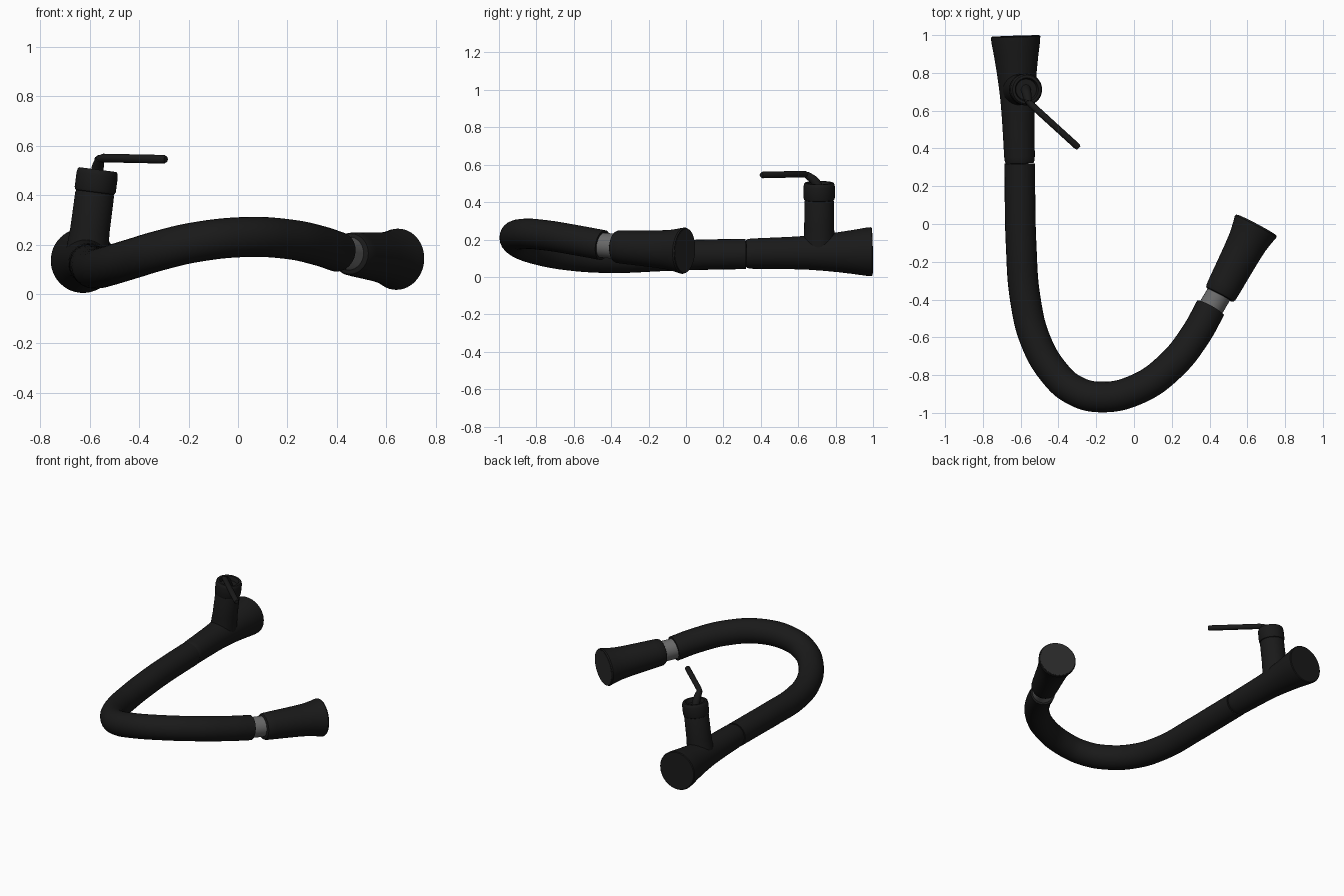
import bpy, bmesh, math
from mathutils import Vector

if "Cube" in bpy.data.objects:
    bpy.data.objects.remove(bpy.data.objects["Cube"])


def material(name, v):
    m = bpy.data.materials.new(name)
    m.diffuse_color = (v, v, v, 1)
    m.use_nodes = True
    m.node_tree.nodes["Principled BSDF"].inputs["Base Color"].default_value = m.diffuse_color
    return m


BLACK = material("matte_black", 0.01)
DARK = material("dark_grey", 0.022)
STEEL = material("steel_grey", 0.15)


def finish(ob, mat, angle=35):
    ob.data.materials.clear()
    ob.data.materials.append(mat)
    bpy.ops.object.select_all(action='DESELECT')
    ob.select_set(True)
    bpy.context.view_layer.objects.active = ob
    bpy.ops.object.shade_smooth_by_angle(angle=math.radians(angle))


def lathe(name, start, end, profile, mat, n=48):
    """Revolve (distance, radius) pairs around the start-to-end axis; ends are capped."""
    start, end = Vector(start), Vector(end)
    rot = (end - start).to_track_quat('Z', 'Y')
    bm = bmesh.new()
    rings = []
    for d, r in profile:
        rings.append([bm.verts.new(start + rot @ Vector((r * math.cos(2 * math.pi * i / n),
                                                         r * math.sin(2 * math.pi * i / n), d)))
                      for i in range(n)])
    for a, b in zip(rings, rings[1:]):
        for i in range(n):
            j = (i + 1) % n
            bm.faces.new((a[i], a[j], b[j], b[i]))
    bm.faces.new(rings[0][::-1])
    bm.faces.new(rings[-1])
    me = bpy.data.meshes.new(name)
    bm.to_mesh(me)
    bm.free()
    ob = bpy.data.objects.new(name, me)
    bpy.context.collection.objects.link(ob)
    finish(ob, mat)
    return ob


def tube(name, points, radius, mat, handle='AUTO', taper=None):
    """Round tube swept along a smooth path."""
    cu = bpy.data.curves.new(name, 'CURVE')
    cu.dimensions = '3D'
    cu.bevel_depth = radius
    cu.bevel_resolution = 10
    cu.resolution_u = 10
    cu.use_fill_caps = True
    sp = cu.splines.new('BEZIER')
    sp.bezier_points.add(len(points) - 1)
    for i, (bp, p) in enumerate(zip(sp.bezier_points, points)):
        bp.co = p
        bp.handle_left_type = bp.handle_right_type = handle
        bp.radius = taper[i] if taper else 1
    ob = bpy.data.objects.new(name, cu)
    bpy.context.collection.objects.link(ob)
    bpy.ops.object.select_all(action='DESELECT')
    ob.select_set(True)
    bpy.context.view_layer.objects.active = ob
    bpy.ops.object.convert(target='MESH')
    finish(bpy.context.object, mat, 50)


# Flared body, lying along y
lathe("body", (-0.627, 0.995, 0.135), (-0.605, 0.32, 0.124),
      [(0, 0.126), (0.004, 0.131), (0.03, 0.129), (0.1, 0.118), (0.18, 0.107), (0.26, 0.098),
       (0.34, 0.091), (0.42, 0.087), (0.52, 0.084), (0.64, 0.081), (0.66, 0.079), (0.674, 0.074)], BLACK)

# Curved spout
tube("spout", [(-0.605, 0.32, 0.123), (-0.603, 0.1, 0.119), (-0.598, -0.1, 0.113),
               (-0.575, -0.4, 0.102), (-0.52, -0.62, 0.115), (-0.42, -0.79, 0.145),
               (-0.32, -0.878, 0.175), (-0.18, -0.916, 0.208), (0.02, -0.873, 0.23),
               (0.2, -0.745, 0.222), (0.33, -0.58, 0.195), (0.405, -0.445, 0.17)], 0.081, BLACK)

# Steel joint between spout and spray head
lathe("spout_joint", (0.39, -0.472, 0.172), (0.472, -0.335, 0.16),
      [(0, 0.067), (0.16, 0.067)], STEEL)

# Spray head and its face plate
near, far = Vector((0.453, -0.376, 0.162)), Vector((0.647, -0.008, 0.14))
lathe("spray_head", near, far,
      [(0, 0.075), (0.004, 0.082), (0.015, 0.087), (0.06, 0.09), (0.16, 0.095), (0.25, 0.1),
       (0.32, 0.106), (0.37, 0.115), (0.395, 0.121), (0.41, 0.124), (0.418, 0.12)], BLACK)
axis = (far - near).normalized()
lathe("spray_face", near + axis * 0.414, far + axis * 0.1, [(0, 0.115), (0.006, 0.115)], DARK)

# Valve stem with grooved, recessed cap
foot, top = Vector((-0.612, 0.712, 0.16)), Vector((-0.567, 0.712, 0.505))
lathe("valve_stem", foot, top,
      [(0, 0.086), (0.05, 0.083), (0.1, 0.08), (0.245, 0.079), (0.258, 0.075)], BLACK)
lathe("valve_cap", foot, top,
      [(0.25, 0.072), (0.255, 0.08), (0.265, 0.084), (0.325, 0.084), (0.34, 0.081), (0.346, 0.076),
       (0.346, 0.062), (0.318, 0.055)], BLACK)

# Lever: short stub rising out of the cap, then a thin rod
tube("lever_stub", [(-0.573, 0.715, 0.465), (-0.568, 0.69, 0.51), (-0.558, 0.643, 0.548)],
     0.026, BLACK, taper=[1, 0.95, 0.7])
tube("lever_rod", [(-0.572, 0.658, 0.543), (-0.545, 0.633, 0.55), (-0.3, 0.41, 0.545),
                   (-0.292, 0.403, 0.545)], 0.0175, BLACK, 'VECTOR', taper=[0.7, 1, 1, 0.7])
